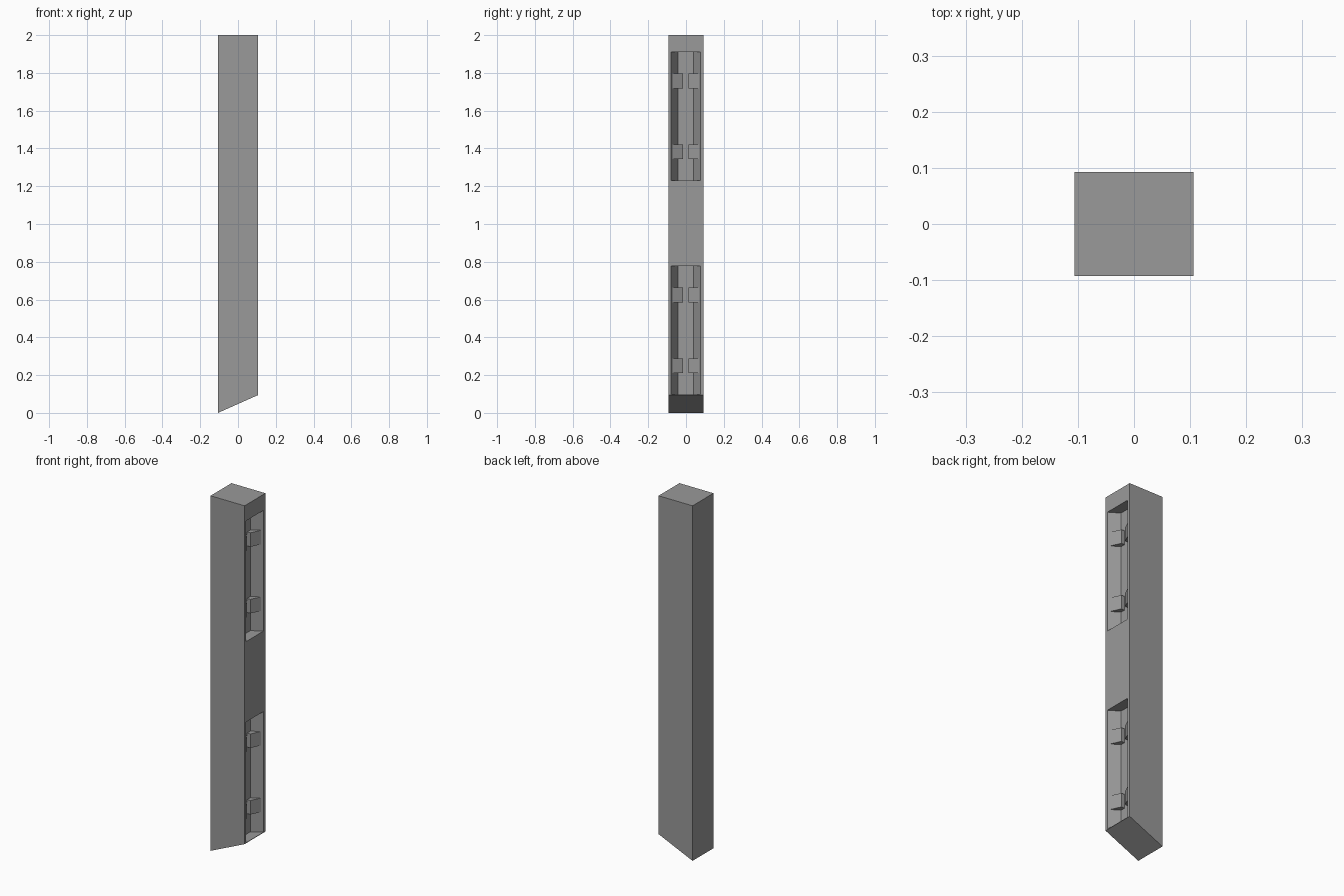
import bpy, bmesh
from mathutils import Vector

if "Cube" in bpy.data.objects:
    bpy.data.objects.remove(bpy.data.objects["Cube"])

FACE_X = 0.106      # face holding the recesses
MID_Y = -0.001      # centre line of the recesses
DEPTH = 0.058

grey = bpy.data.materials.new("dark_grey")
grey.diffuse_color = (0.32, 0.32, 0.32, 1)
grey.use_nodes = True
grey.node_tree.nodes["Principled BSDF"].inputs["Base Color"].default_value = grey.diffuse_color


def prism(name, points, offset):
    """Extrude a closed 3D outline along an offset."""
    bm = bmesh.new()
    face = bm.faces.new([bm.verts.new(p) for p in points])
    ext = bmesh.ops.extrude_face_region(bm, geom=[face])
    verts = [g for g in ext["geom"] if isinstance(g, bmesh.types.BMVert)]
    bmesh.ops.translate(bm, verts=verts, vec=Vector(offset))
    bmesh.ops.recalc_face_normals(bm, faces=bm.faces[:])
    mesh = bpy.data.meshes.new(name)
    bm.to_mesh(mesh)
    bm.free()
    mesh.materials.append(grey)
    obj = bpy.data.objects.new(name, mesh)
    bpy.context.collection.objects.link(obj)
    return obj


def upright(name, profile, z0, z1):
    """Prism from (depth, y) points measured from the recessed face."""
    pts = [(FACE_X - d, MID_Y + y, z0) for d, y in profile]
    return prism(name, pts, (0, 0, z1 - z0))


# Post with slanted foot
post = prism("post", [(-FACE_X, -0.093, 0), (FACE_X, -0.093, 0.094),
                      (FACE_X, -0.093, 2), (-FACE_X, -0.093, 2)], (0, 0.186, 0))

# Two recesses with sloping side walls, each with two pairs of clips
slope = (0.078 - 0.042) / DEPTH
over = 0.02
recess = [(-over, -0.078 - slope * over), (DEPTH, -0.042),
          (DEPTH, 0.042), (-over, 0.078 + slope * over)]
clip = [(0.0113, 0.071), (0.038, 0.0145), (DEPTH, 0.0145), (DEPTH, 0.042)]

for label, base in (("lower", 0.097), ("upper", 1.23)):
    cutter = upright("recess_cutter", recess, base, base + 0.68)
    mod = post.modifiers.new("recess", "BOOLEAN")
    mod.operation = "DIFFERENCE"
    mod.solver = "EXACT"
    mod.object = cutter
    bpy.context.view_layer.objects.active = post
    bpy.ops.object.modifier_apply(modifier=mod.name)
    bpy.data.objects.remove(cutter)

    for height in (0.113, 0.488):
        for side in (-1, 1):
            upright(label + "_clip", [(d, y * side) for d, y in clip],
                    base + height, base + height + 0.079)
